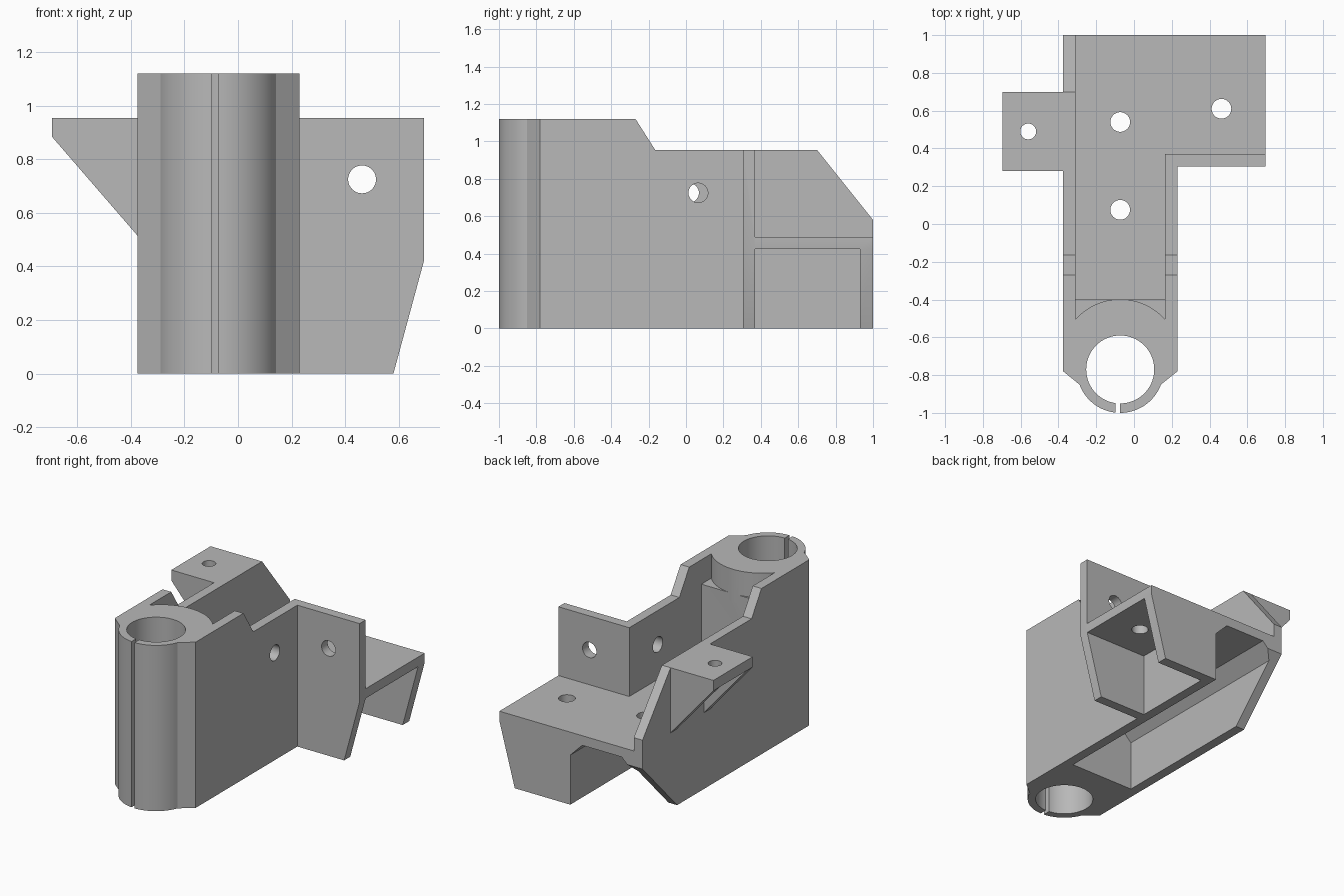
import bpy, bmesh, math
from mathutils import Vector

cube = bpy.data.objects.get("Cube")
if cube:
    bpy.data.objects.remove(cube, do_unlink=True)

grey = bpy.data.materials.new("plain grey")
grey.use_nodes = True
grey.diffuse_color = (0.48, 0.48, 0.48, 1)
grey.node_tree.nodes["Principled BSDF"].inputs["Base Color"].default_value = (0.48, 0.48, 0.48, 1)


def prism(name, points, axis, low, high):
    """Extrude a 2D outline along an axis; the other two axes keep their order."""
    place = {"x": lambda a, b, t: (t, a, b),
             "y": lambda a, b, t: (a, t, b),
             "z": lambda a, b, t: (a, b, t)}[axis]
    bm = bmesh.new()
    face = bm.faces.new([bm.verts.new(place(a, b, low)) for a, b in points])
    moved = bmesh.ops.extrude_face_region(bm, geom=[face])["geom"]
    offset = Vector(place(0, 0, high - low))
    bmesh.ops.translate(bm, verts=[v for v in moved if isinstance(v, bmesh.types.BMVert)], vec=offset)
    bmesh.ops.recalc_face_normals(bm, faces=bm.faces)
    mesh = bpy.data.meshes.new(name)
    bm.to_mesh(mesh)
    bm.free()
    mesh.materials.append(grey)
    obj = bpy.data.objects.new(name, mesh)
    bpy.context.collection.objects.link(obj)
    return obj


def arc(cx, cy, r, start, end, steps):
    angles = [math.radians(start + (end - start) * i / steps) for i in range(steps + 1)]
    return [(cx + r * math.cos(a), cy + r * math.sin(a)) for a in angles]


def hole(name, a, b, r, axis, low, high, sides=48):
    return prism(name, arc(a, b, r, 0, 360, sides)[:-1], axis, low, high)


def rect(a0, a1, b0, b1):
    return [(a0, b0), (a1, b0), (a1, b1), (a0, b1)]


def combine(body, other, operation):
    mod = body.modifiers.new(other.name, "BOOLEAN")
    mod.operation, mod.solver, mod.object = operation, "EXACT", other
    bpy.ops.object.select_all(action="DESELECT")
    body.select_set(True)
    bpy.context.view_layer.objects.active = body
    bpy.ops.object.modifier_apply(modifier=mod.name)
    bpy.data.objects.remove(other, do_unlink=True)


L, LI, RI, R = -0.375, -0.31, 0.165, 0.23     # outer and inner wall planes
CX, CY = -0.073, -0.77                        # clamp centre
WING, TOP, HIGH, FLOOR, UNDER = 0.695, 0.955, 1.12, 0.49, 0.425

# Clamp block with a rounded nose
nose = [(L, -0.78)] + arc(CX, CY, 0.23, 200.4, 339.6, 40) + [(R, -0.78)]
body = prism("bracket_body", nose + [(R, -0.4), (L, -0.4)], "z", 0, TOP)
boss_back = arc(CX, -0.715, 0.317, 40.8, 139.2, 28)
boss = nose + [(R, -0.51)] + boss_back + [(L, -0.51)]

# Side walls, floor and flanges
ramp = [(-0.165, TOP), (-0.27, HIGH), (-0.7, HIGH)]
slant = [(0.2, 0), (0.58, 0), (WING, UNDER)]
channel = [(-0.34, FLOOR), (0.2, FLOOR), (0.2, 0.335), (RI, 0.335), (0.075, UNDER),
           (-0.22, UNDER), (LI, 0.335), (-0.34, 0.335)]
parts = [
    prism("clamp_boss", boss, "z", 0.9, HIGH),
    prism("left_wall", [(-0.7, 0), (1, 0), (1, 0.58), (0.7, TOP)] + ramp, "x", L, LI),
    prism("right_wall", [(-0.7, 0), (1, 0), (1, FLOOR), (0.37, FLOOR), (0.37, TOP)] + ramp, "x", RI, R),
    prism("channel_floor", channel, "y", -0.45, 1),
    prism("wing_floor", rect(0.2, WING, UNDER, FLOOR), "y", 0.33, 1),
    prism("front_flange", slant + [(WING, TOP), (0.2, TOP)], "y", 0.305, 0.37),
    prism("back_wall", slant + [(WING, FLOOR), (0.2, FLOOR)], "y", 0.93, 1),
    prism("tab_plate", rect(-WING, -0.35, 0.885, TOP), "y", 0.28, 0.7),
]
# Gussets under the tab
gusset = [(-WING, 0.885), (-WING, TOP), (-0.35, TOP), (-0.35, 0.515), (L, 0.515)]
for i, y in enumerate((0.28, 0.635)):
    parts.append(prism(f"tab_gusset_{i}", gusset, "y", y, y + 0.065))
for part in parts:
    combine(body, part, "UNION")

# Bore, slot, screw holes and the sloped rear corner of the left wall
cutters = [
    hole("bore", CX, CY, 0.18, "z", -0.1, 1.3, 72),
    prism("slot", rect(-0.097, -0.073, -1.1, -0.85), "z", -0.1, 1.3),
    prism("rear_slope", [(0.63, 0), (1, 0.385), (1.2, 0.593), (1.2, -0.2), (0.438, -0.2)], "x", -0.5, 0.05),
    hole("tab_hole", -0.56, 0.49, 0.042, "z", 0.8, 1.1),
    hole("flange_hole", 0.463, 0.725, 0.052, "y", 0.2, 0.5),
    hole("right_wall_hole", 0.065, 0.725, 0.052, "x", 0.1, 0.4),
    hole("left_wall_hole", 0.017, 0.725, 0.052, "x", -0.5, -0.2),
]
for i, (x, y) in enumerate(((-0.073, 0.54), (-0.073, 0.075), (0.463, 0.61))):
    cutters.append(hole(f"floor_hole_{i}", x, y, 0.052, "z", 0.3, 0.6))
for cutter in cutters:
    combine(body, cutter, "DIFFERENCE")

# Merge coplanar faces and keep hard edges crisp
bm = bmesh.new()
bm.from_mesh(body.data)
bmesh.ops.remove_doubles(bm, verts=bm.verts, dist=0.0002)
bmesh.ops.dissolve_limit(bm, angle_limit=0.005, verts=bm.verts, edges=bm.edges)
bm.to_mesh(body.data)
bm.free()
bpy.ops.object.select_all(action="DESELECT")
body.select_set(True)
bpy.context.view_layer.objects.active = body
bpy.ops.object.shade_smooth_by_angle(angle=math.radians(25))
